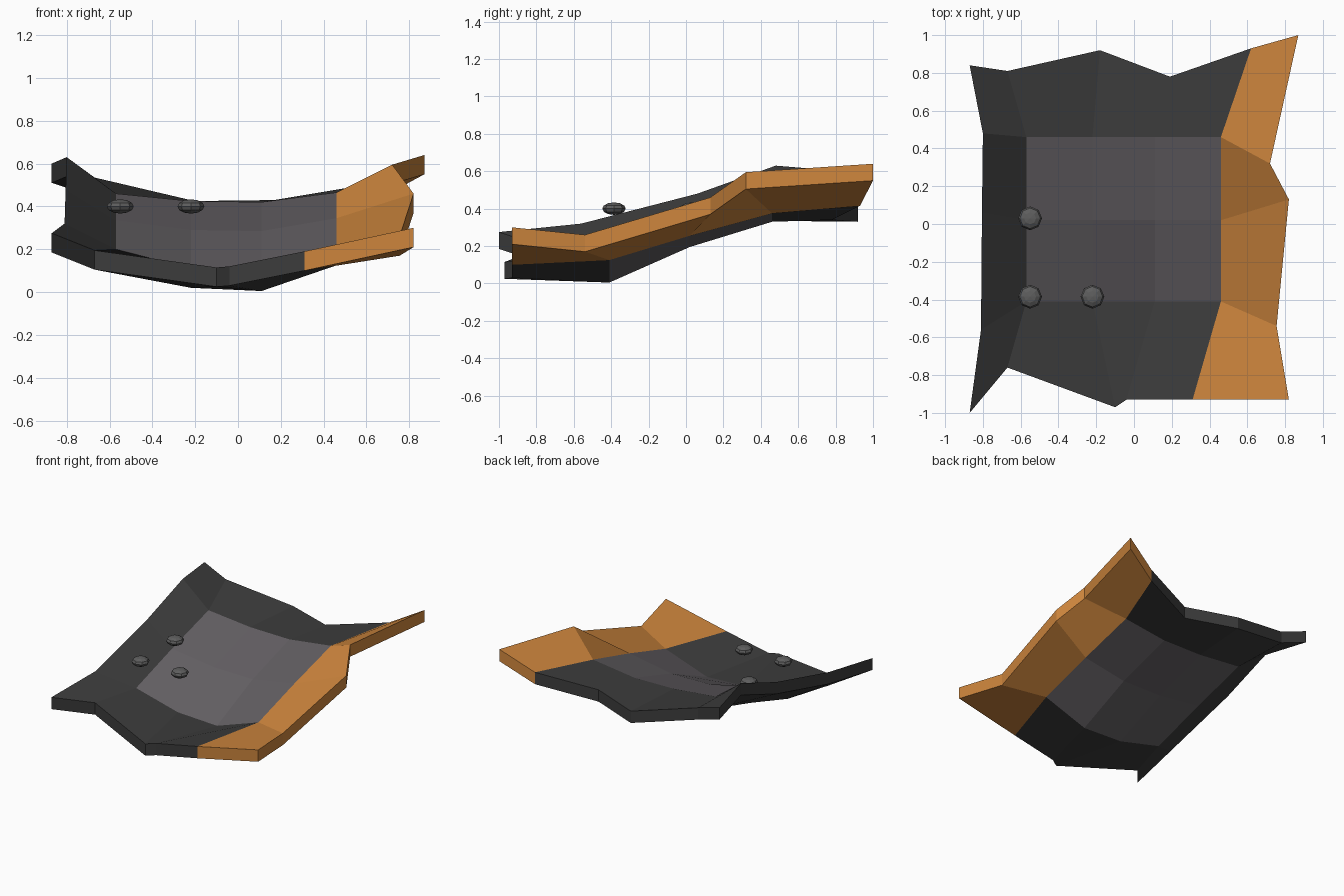
import bpy
import bmesh
from mathutils import Vector

if "Cube" in bpy.data.objects:
    bpy.data.objects.remove(bpy.data.objects["Cube"], do_unlink=True)

THICKNESS = 0.09


def make_material(name, colour):
    material = bpy.data.materials.new(name)
    material.use_nodes = True
    material.diffuse_color = (*colour, 1)
    shader = material.node_tree.nodes["Principled BSDF"]
    shader.inputs["Base Color"].default_value = (*colour, 1)
    return material


def make_object(name, bm, materials):
    bmesh.ops.recalc_face_normals(bm, faces=bm.faces[:])
    mesh = bpy.data.meshes.new(name)
    bm.to_mesh(mesh)
    bm.free()
    for material in materials:
        mesh.materials.append(material)
    obj = bpy.data.objects.new(name, mesh)
    bpy.context.collection.objects.link(obj)
    return obj


dark = make_material("dark grey metal", (0.045, 0.045, 0.045))
panel = make_material("worn grey metal", (0.125, 0.115, 0.125))
orange = make_material("orange paint", (0.61, 0.235, 0.046))
rivet_grey = make_material("rivet grey", (0.11, 0.11, 0.11))

# Torn outline, front and back rows run from right side (-x) to left side (+x)
front_row = [(-.87, -1, .275), (-.67, -.76, .195), (-.10, -.97, .115),
             (-.04, -.93, .12), (.31, -.93, .19), (.82, -.93, .30)]
back_row = [(-.87, .84, .60), (-.67, .81, .535), (-.18, .92, .42),
            (.19, .78, .43), (.62, .93, .505), (.87, 1, .64)]
dark_edge = [(-.81, -.56, .32), (-.805, .06, .48), (-.80, .48, .63)]
orange_edge = [(.755, -.54, .26), (.82, .13, .46), (.72, .32, .595)]

# Regular dished middle of the plate
inner_x = [-.57, -.22, .11, .46]
inner_y = [-.41, .02, .46]
inner_z = [[.20, .11, .095, .215], [.335, .29, .285, .345], [.46, .425, .42, .465]]

rows = [front_row]
for y, heights, start, end in zip(inner_y, inner_z, dark_edge, orange_edge):
    middle = [(x, y, z) for x, z in zip(inner_x, heights)]
    rows.append([start] + middle + [end])
rows.append(back_row)

# Bent plate with vertical torn edges
bm = bmesh.new()
drop = Vector((0, 0, THICKNESS))
top = [[bm.verts.new(p) for p in row] for row in rows]
bottom = [[bm.verts.new(Vector(p) - drop) for p in row] for row in rows]
last_row, last_col = len(rows) - 1, len(front_row) - 1


def add_face(verts, slot):
    bm.faces.new(verts).material_index = slot


for r in range(last_row):
    for c in range(last_col):
        inside = 0 < r < last_row - 1 and 0 < c < last_col - 1
        slot = 2 if c == last_col - 1 else 1 if inside else 0
        for layer in (top, bottom):
            add_face([layer[r][c], layer[r][c + 1],
                      layer[r + 1][c + 1], layer[r + 1][c]], slot)

for r in (0, last_row):
    for c in range(last_col):
        add_face([top[r][c], top[r][c + 1], bottom[r][c + 1], bottom[r][c]],
                 2 if c == last_col - 1 else 0)
for c in (0, last_col):
    for r in range(last_row):
        add_face([top[r][c], top[r + 1][c], bottom[r + 1][c], bottom[r][c]],
                 2 if c == last_col else 0)
make_object("bent_plate", bm, [dark, panel, orange])

# Flattened loose rivets
for number, (x, y) in enumerate([(-.55, .03), (-.55, -.385), (-.22, -.385)], 1):
    bm = bmesh.new()
    bmesh.ops.create_uvsphere(bm, u_segments=8, v_segments=6, radius=.063)
    bmesh.ops.scale(bm, vec=(1, 1, .53), verts=bm.verts[:])
    rivet = make_object(f"rivet_{number}", bm, [rivet_grey])
    rivet.location = (x, y, .40)
